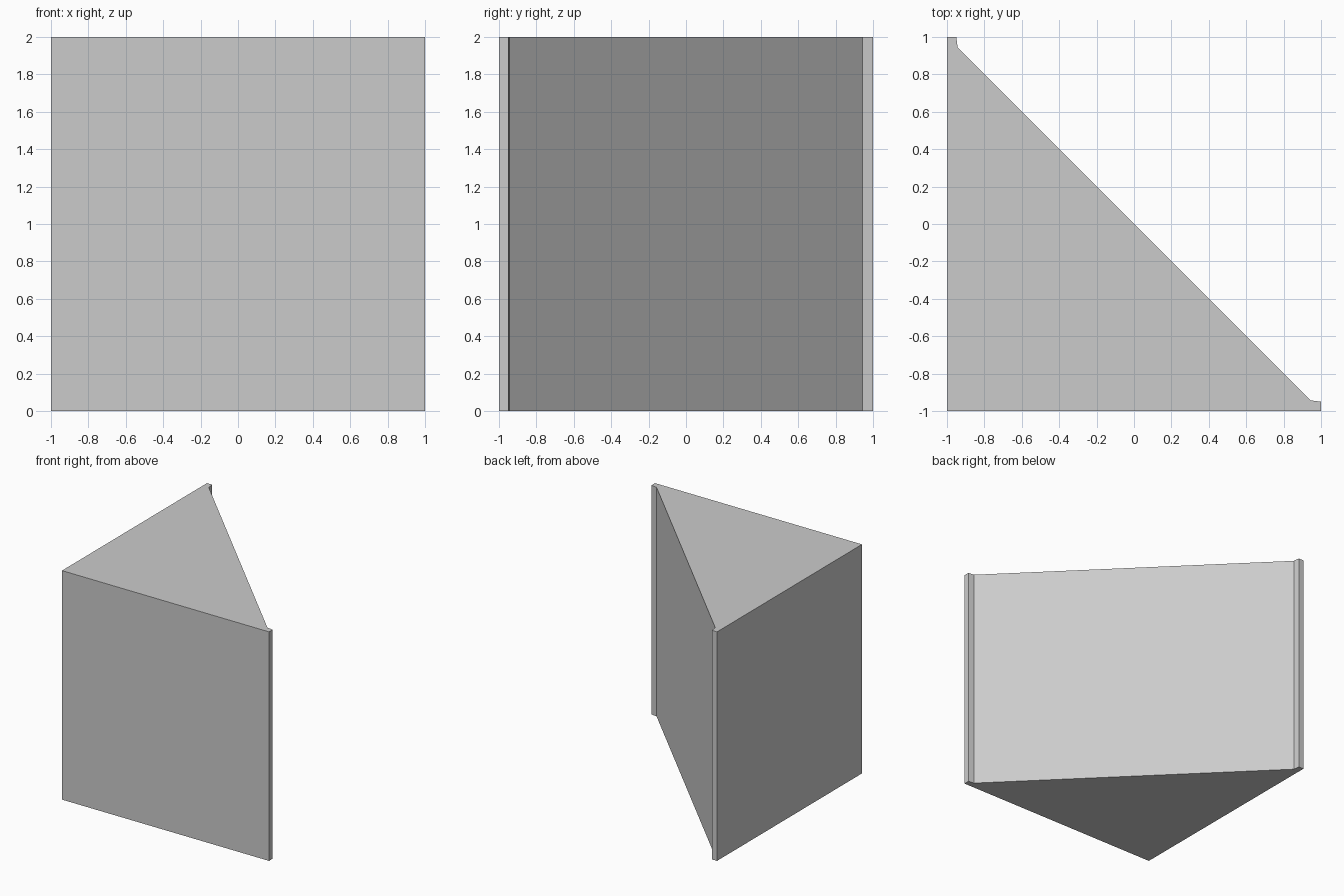
import bpy
import bmesh

if "Cube" in bpy.data.objects:
    bpy.data.objects.remove(bpy.data.objects["Cube"])

# Triangular footprint with a small squared lip at each end of the diagonal
profile = [(-1, -1), (1, -1), (1, -0.95), (0.945, -0.943),
           (-0.943, 0.943), (-0.95, 1), (-1, 1)]
HEIGHT = 2.0

# Corner block: footprint face extruded straight up
bm = bmesh.new()
base = bm.faces.new([bm.verts.new((x, y, 0)) for x, y in profile])
top = bmesh.ops.extrude_face_region(bm, geom=[base], use_keep_orig=True)
verts = [v for v in top["geom"] if isinstance(v, bmesh.types.BMVert)]
bmesh.ops.translate(bm, verts=verts, vec=(0, 0, HEIGHT))
bmesh.ops.recalc_face_normals(bm, faces=bm.faces[:])

mesh = bpy.data.meshes.new("corner_block")
bm.to_mesh(mesh)
bm.free()
block = bpy.data.objects.new("corner_block", mesh)
bpy.context.collection.objects.link(block)
